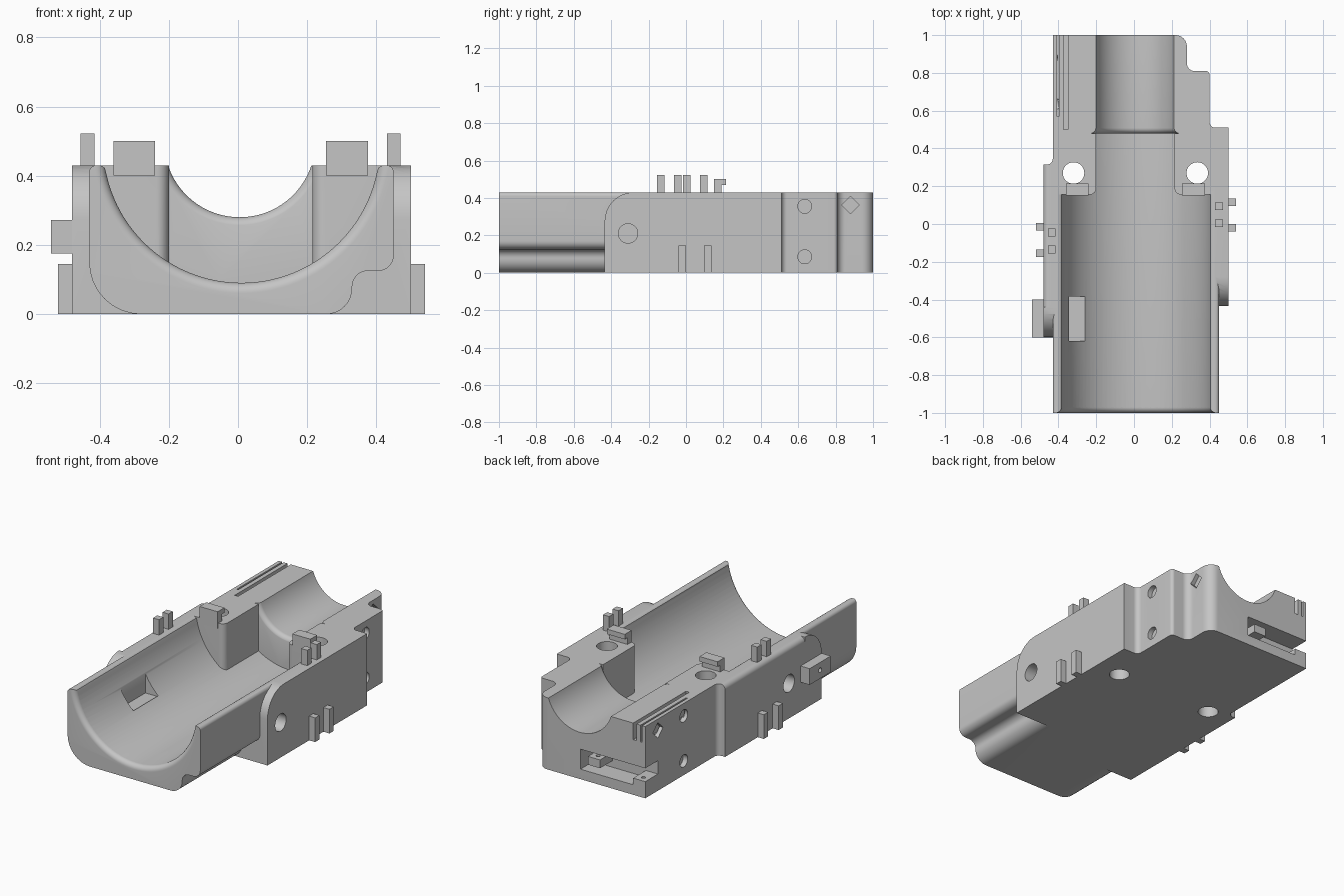
import bpy, bmesh, math
from mathutils import Vector, Matrix

old = bpy.data.objects.get("Cube")
if old:
    bpy.data.objects.remove(old)

grey = bpy.data.materials.new("plain grey")
grey.use_nodes = True
grey.diffuse_color = (0.56, 0.56, 0.56, 1)
grey.node_tree.nodes["Principled BSDF"].inputs["Base Color"].default_value = (0.56, 0.56, 0.56, 1)

TOP = 0.43


def finish(name, bm):
    bmesh.ops.recalc_face_normals(bm, faces=bm.faces)
    mesh = bpy.data.meshes.new(name)
    bm.to_mesh(mesh)
    bm.free()
    mesh.materials.append(grey)
    ob = bpy.data.objects.new(name, mesh)
    bpy.context.collection.objects.link(ob)
    return ob


def rounded(points, steps=8):
    """Corners given as (u, v) stay sharp, (u, v, r) become fillets."""
    out = []
    for i, p in enumerate(points):
        c = Vector(p[:2])
        if len(p) < 3:
            out.append(c)
            continue
        a = (Vector(points[i - 1][:2]) - c).normalized()
        b = (Vector(points[(i + 1) % len(points)][:2]) - c).normalized()
        half = a.angle(b) / 2
        mid = c + (a + b).normalized() * p[2] / math.sin(half)
        s = c + a * p[2] / math.tan(half) - mid
        e = c + b * p[2] / math.tan(half) - mid
        sweep = math.pi - 2 * half
        for k in range(steps + 1):
            t = k / steps
            out.append(mid + (s * math.sin((1 - t) * sweep) + e * math.sin(t * sweep)) / math.sin(sweep))
    return out


def prism(name, points, axis, lo, hi):
    place = {"x": lambda u, v, w: (w, u, v),
             "y": lambda u, v, w: (u, w, v),
             "z": lambda u, v, w: (u, v, w)}[axis]
    bm = bmesh.new()
    ring = rounded(points)
    ends = [[bm.verts.new(place(p.x, p.y, w)) for p in ring] for w in (lo, hi)]
    bm.faces.new(ends[0])
    bm.faces.new(ends[1])
    for i in range(len(ring)):
        bm.faces.new((ends[0][i - 1], ends[0][i], ends[1][i], ends[1][i - 1]))
    return finish(name, bm)


def box(name, x0, x1, y0, y1, z0, z1):
    return prism(name, [(x0, y0), (x1, y0), (x1, y1), (x0, y1)], "z", z0, z1)


def lathe(name, profile, cx, cz):
    """Turn (radius, y) points about a lengthwise axis."""
    bm = bmesh.new()
    n = 96
    rings = [[bm.verts.new((cx + r * math.cos(k * math.tau / n), y,
                            cz + r * math.sin(k * math.tau / n))) for k in range(n)]
             for r, y in profile]
    for a, b in zip(rings, rings[1:]):
        for k in range(n):
            bm.faces.new((a[k - 1], a[k], b[k], b[k - 1]))
    bm.faces.new(rings[0])
    bm.faces.new(rings[-1])
    return finish(name, bm)


def rod(name, axis, centre, radius, depth, sides=32):
    bm = bmesh.new()
    turn = Matrix.Rotation(math.pi / 2, 4, "Y") if axis == "x" else Matrix()
    bmesh.ops.create_cone(bm, cap_ends=True, segments=sides, radius1=radius, radius2=radius,
                          depth=depth, matrix=Matrix.Translation(centre) @ turn)
    return finish(name, bm)


def combine(target, tool, operation):
    mod = target.modifiers.new("join", "BOOLEAN")
    mod.object, mod.operation, mod.solver = tool, operation, "EXACT"
    bpy.context.view_layer.objects.active = target
    bpy.ops.object.modifier_apply(modifier=mod.name)
    bpy.data.objects.remove(tool)


def cut(tool):
    combine(body, tool, "DIFFERENCE")


# Main body: trough, side cheeks and stepped rear
body = prism("cradle_body", [(-0.43, 0, 0.15), (0.33, 0, 0.075), (0.33, 0.125, 0.045),
                             (0.45, 0.125, 0.045), (0.45, TOP, 0.02), (-0.43, TOP, 0.02)],
             "y", -1, 0.25)
cheek_r = prism("cheek_a", [(-0.435, 0), (0.4, 0), (0.4, TOP), (-0.435, TOP, 0.155)], "x", 0.1, 0.5)
cheek_l = prism("cheek_b", [(-0.6, 0), (0.28, 0), (0.28, TOP), (-0.6, TOP, 0.155)], "x", -0.48, -0.1)
rear = prism("rear", [(0.5, 0.2), (0.5, 0.51), (0.4, 0.51, 0.03), (0.4, 0.81, 0.02),
                      (0.28, 0.81, 0.04), (0.28, 1, 0.06), (-0.43, 1), (-0.43, 0.315, 0.03),
                      (-0.48, 0.315), (-0.48, 0.2)], "z", 0, TOP)
for part in (cheek_r, cheek_l, rear):
    combine(body, part, "UNION")

# Wide bore, narrowing to a straight-sided slot behind the shoulders
R, CX, CZ = 0.3995, 0.01, 0.49
arc = [(CX + R * math.cos(a), CZ + R * math.sin(a))
       for a in (math.radians(191.5 + 157 * k / 64) for k in range(65))]
rim = [(0.395, 0.422), (0.403, 0.428), (0.415, 0.431), (0.415, 0.7)]
outline = [(CX - u, v) for u, v in reversed(rim)] + arc + [(CX + u, v) for u, v in rim]
bore = prism("bore", outline, "y", -1.1, 0.48)
plan = prism("plan", [(-0.7, -1.2), (0.7, -1.2), (0.7, 0.155), (0.215, 0.155, 0.035), (0.215, 0.6),
                      (-0.2, 0.6), (-0.2, 0.155, 0.035), (-0.7, 0.155)], "z", -0.1, 0.8)
combine(bore, plan, "INTERSECT")
cut(bore)


# Rounded mouths of both bores
def mouth(radius, y, f):
    angles = [k * math.pi / 16 for k in range(9)]
    return [(radius + f - f * math.sin(a), y + f - f * math.cos(a)) for a in angles]


cut(lathe("front_mouth", [(R + 0.03, -1.05)] + mouth(R, -1, 0.03), CX, CZ))
cut(lathe("rear_bore", mouth(0.218, 0.479, 0.03) + [(0.218, 1.1)], 0.005, 0.498))

# Soft upper edge of one cheek
cut(prism("edge", [(-0.5, 0.45), (-0.5, 0.38), (-0.48, 0.38), (-0.48, TOP, 0.03),
                   (-0.44, TOP), (-0.44, 0.45)], "y", -0.44, 0.32))

# Upright bolt holes, side sockets and rear fixing holes
for x in (-0.32, 0.335):
    cut(rod("bolt_hole", "z", (x, 0.27, 0.2), 0.057, 1))
cut(rod("socket", "x", (0.5, -0.31, 0.21), 0.052, 0.14))
cut(rod("socket", "x", (-0.48, -0.29, 0.21), 0.052, 0.14))
for x in (0.4, -0.43):
    for z in (0.085, 0.355):
        cut(rod("fixing_hole", "x", (x, 0.635, z), 0.037, 0.06))
for x in (0.28, -0.43):
    cut(rod("diamond_hole", "x", (x, 0.88, 0.362), 0.047, 0.05, 4))

# Pocket in the trough, rail slots and rear corner notch
cut(box("pocket", -0.345, -0.26, -0.62, -0.385, 0.19, 0.4))
cut(box("slot", -0.372, -0.35, 0.5, 1.1, 0.33, 0.6))
cut(box("slot", -0.408, -0.398, 0.57, 1.1, 0.33, 0.6))
cut(box("notch", -0.5, 0.0, 0.88, 1.1, 0.06, 0.18))

parts = [body]

# Tabs in the rear notch
for i, (x, z) in enumerate([(-0.43, 0.05), (-0.13, 0.1)]):
    tab = box(f"rear_tab_{i}", x, x + 0.08, 0.86, 1, z, z + 0.05)
    combine(tab, rod("pin_hole", "z", (x + 0.04, 0.96, z + 0.05), 0.012, 0.06, 16), "DIFFERENCE")
    parts.append(tab)

# Pegs on the rim and ribs low on the sides
for side, x0, ys in (("a", 0.43, (-0.015, 0.075)), ("b", -0.455, (-0.155, -0.065))):
    for i, y in enumerate(ys):
        parts.append(box(f"rim_peg_{side}{i}", x0, x0 + 0.04, y, y + 0.04, 0.4, 0.522))
for side, x0, ys in (("a", 0.49, (-0.04, 0.095)), ("b", -0.52, (-0.175, -0.035))):
    for i, y in enumerate(ys):
        parts.append(box(f"side_rib_{side}{i}", x0, x0 + 0.05, y, y + 0.04, 0, 0.145))

# Hooked lugs on the shoulders
hook = [(0.15, 0.4), (0.19, 0.4), (0.19, 0.47), (0.215, 0.47), (0.215, 0.5), (0.15, 0.5)]
for side, x in (("a", 0.255), ("b", -0.36)):
    parts.append(prism(f"shoulder_lug_{side}", hook, "x", x, x + 0.12))

# Block on the outer cheek
block = box("side_block", -0.54, -0.47, -0.6, -0.4, 0.175, 0.272)
combine(block, rod("pin_hole", "x", (-0.54, -0.5, 0.225), 0.014, 0.06, 16), "DIFFERENCE")
parts.append(block)

bpy.ops.object.select_all(action="DESELECT")
for ob in parts:
    ob.select_set(True)
bpy.context.view_layer.objects.active = body
bpy.ops.object.shade_smooth_by_angle(angle=math.radians(32))
